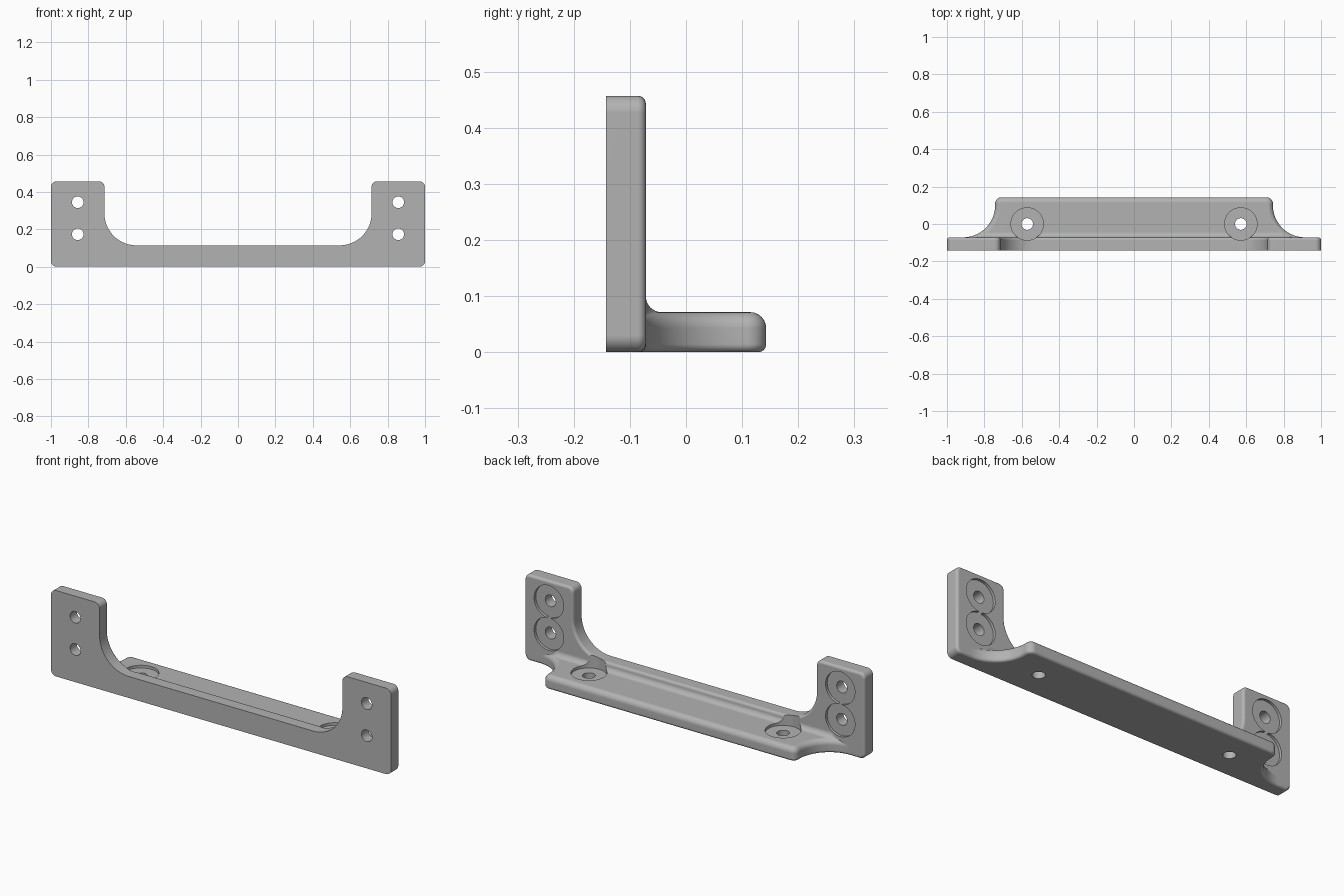
import bpy, bmesh, math
from mathutils import Vector, Matrix

if "Cube" in bpy.data.objects:
    bpy.data.objects.remove(bpy.data.objects["Cube"])

T = 0.0714          # wall thickness
BACK = -0.1429      # front face of the plate (y)
FACE = BACK + T     # rear face of the plate (y)
R = 0.0143          # small edge round
BIG = 0.0285        # large edge round

metal = bpy.data.materials.new("satin grey")
metal.diffuse_color = (0.45, 0.45, 0.45, 1)
metal.use_nodes = True
metal.node_tree.nodes["Principled BSDF"].inputs["Base Color"].default_value = metal.diffuse_color


def arc(cx, cy, r, a0, a1, n=10):
    return [(cx + r * math.cos(math.radians(a0 + (a1 - a0) * i / n)),
             cy + r * math.sin(math.radians(a0 + (a1 - a0) * i / n))) for i in range(n + 1)]


def mirrored(half):
    return half + [(-x, y) for x, y in reversed(half)]


def inset(poly, d):
    """Move a counter-clockwise outline inward by d."""
    out = []
    for i, p in enumerate(poly):
        p = Vector(p)
        e1 = (p - Vector(poly[i - 1])).normalized()
        e2 = (Vector(poly[(i + 1) % len(poly)]) - p).normalized()
        n1, n2 = Vector((-e1.y, e1.x)), Vector((-e2.y, e2.x))
        out.append(p + (n1 + n2) * d / (1 + n1.dot(n2)))
    return out


def finish(name, bm):
    bmesh.ops.recalc_face_normals(bm, faces=bm.faces[:])
    me = bpy.data.meshes.new(name)
    bm.to_mesh(me)
    bm.free()
    ob = bpy.data.objects.new(name, me)
    bpy.context.collection.objects.link(ob)
    me.materials.append(metal)
    return ob


def skin(name, rings):
    """Closed body through rings of points; a one-point ring is a tip."""
    bm = bmesh.new()
    vs = [[bm.verts.new(p) for p in ring] for ring in rings]
    for a, b in zip(vs, vs[1:]):
        n = max(len(a), len(b))
        for i in range(n):
            j = (i + 1) % n
            if len(a) == 1:
                bm.faces.new((a[0], b[j], b[i]))
            elif len(b) == 1:
                bm.faces.new((a[i], a[j], b[0]))
            else:
                bm.faces.new((a[i], a[j], b[j], b[i]))
    for end in (vs[0], vs[-1]):
        if len(end) > 2:
            bm.faces.new(end)
    return finish(name, bm)


def round_top(h, r, n=6):
    return [(h - r + r * math.sin(a), r * (1 - math.cos(a)))
            for a in (math.pi / 2 * i / n for i in range(n + 1))]


def cylinder(name, r, p0, p1):
    p0, p1 = Vector(p0), Vector(p1)
    d = p1 - p0
    rot = Vector((0, 0, 1)).rotation_difference(d).to_matrix().to_4x4()
    bm = bmesh.new()
    bmesh.ops.create_cone(bm, cap_ends=True, segments=48, radius1=r, radius2=r,
                          depth=d.length, matrix=Matrix.Translation((p0 + p1) / 2) @ rot)
    ob = finish(name, bm)
    ob.hide_render = True
    return ob


# upright plate: two ears joined by a low rail, rounded on the rear edges
c = 0.03
plate_outline = mirrored(
    arc(1 - c, c, c, -90, 0, 6) + arc(1 - c, 0.457 - c, c, 0, 90, 6)
    + arc(0.714 + c, 0.457 - c, c, 90, 180, 6) + arc(0.543, 0.2855, 0.1712, 0, -90, 20))
bracket = skin("mounting_bracket", [
    [(p[0], h, p[1]) for p in inset(plate_outline, d)]
    for h, d in [(BACK, 0)] + round_top(FACE, R)])

# shelf: flared ends, rounded top and bottom edges
c = 0.034
shelf_outline = mirrored(
    [(0.914, -0.135)] + arc(0.914, 0.1, 0.1714, -90, -180, 20)
    + arc(0.743 - c, 0.1429 - c, c, 0, 90, 8))
layers = [(T - h, d) for h, d in reversed(round_top(T, R))] + round_top(T, BIG)
shelf = skin("shelf", [[(p[0], p[1], h) for p in inset(shelf_outline, d)] for h, d in layers])

# concave fillet between plate and shelf
f = 0.028
section = arc(FACE + f, T + f, f, 180, 270, 8) + [
    (FACE + f, 0.055), (-0.092, 0.055), (-0.092, T + f)]


def end_x(y):
    return 0.914 - math.sqrt(0.1995 ** 2 - (max(y, FACE) - 0.1) ** 2)


fillet = skin("fillet", [
    [(-0.9, -0.08, 0.05)],
    [(-end_x(y), y, z) for y, z in section],
    [(end_x(y), y, z) for y, z in section],
    [(0.9, -0.08, 0.05)]])

# screw holes with shallow counterbores
cutters = []
for s in (-1, 1):
    x = 0.571 * s
    cutters += [cylinder("shelf_hole", 0.031, (x, 0, -0.1), (x, 0, 0.2)),
                cylinder("shelf_counterbore", 0.0868, (x, 0, T - R), (x, 0, 0.3))]
    for z in (0.1735, 0.345):
        x = 0.857 * s
        cutters += [cylinder("ear_hole", 0.031, (x, -0.3, z), (x, 0.1, z)),
                    cylinder("ear_counterbore", 0.0865, (x, FACE - R, z), (x, 0.1, z))]

# merge the parts, cut the holes
helpers = [(shelf, 'UNION'), (fillet, 'UNION')] + [(k, 'DIFFERENCE') for k in cutters]
for ob, op in helpers:
    m = bracket.modifiers.new(ob.name, 'BOOLEAN')
    m.object, m.operation, m.solver = ob, op, 'EXACT'
dg = bpy.context.evaluated_depsgraph_get()
merged = bpy.data.meshes.new_from_object(bracket.evaluated_get(dg))
bracket.modifiers.clear()
bracket.data = merged
for ob, op in helpers:
    bpy.data.objects.remove(ob)
merged.materials.clear()
merged.materials.append(metal)

# smooth rounds, crisp flats
bpy.ops.object.select_all(action='DESELECT')
bracket.select_set(True)
bpy.context.view_layer.objects.active = bracket
bpy.ops.object.shade_smooth_by_angle(angle=math.radians(30))
w = bracket.modifiers.new("flat_normals", 'WEIGHTED_NORMAL')
w.keep_sharp = True
